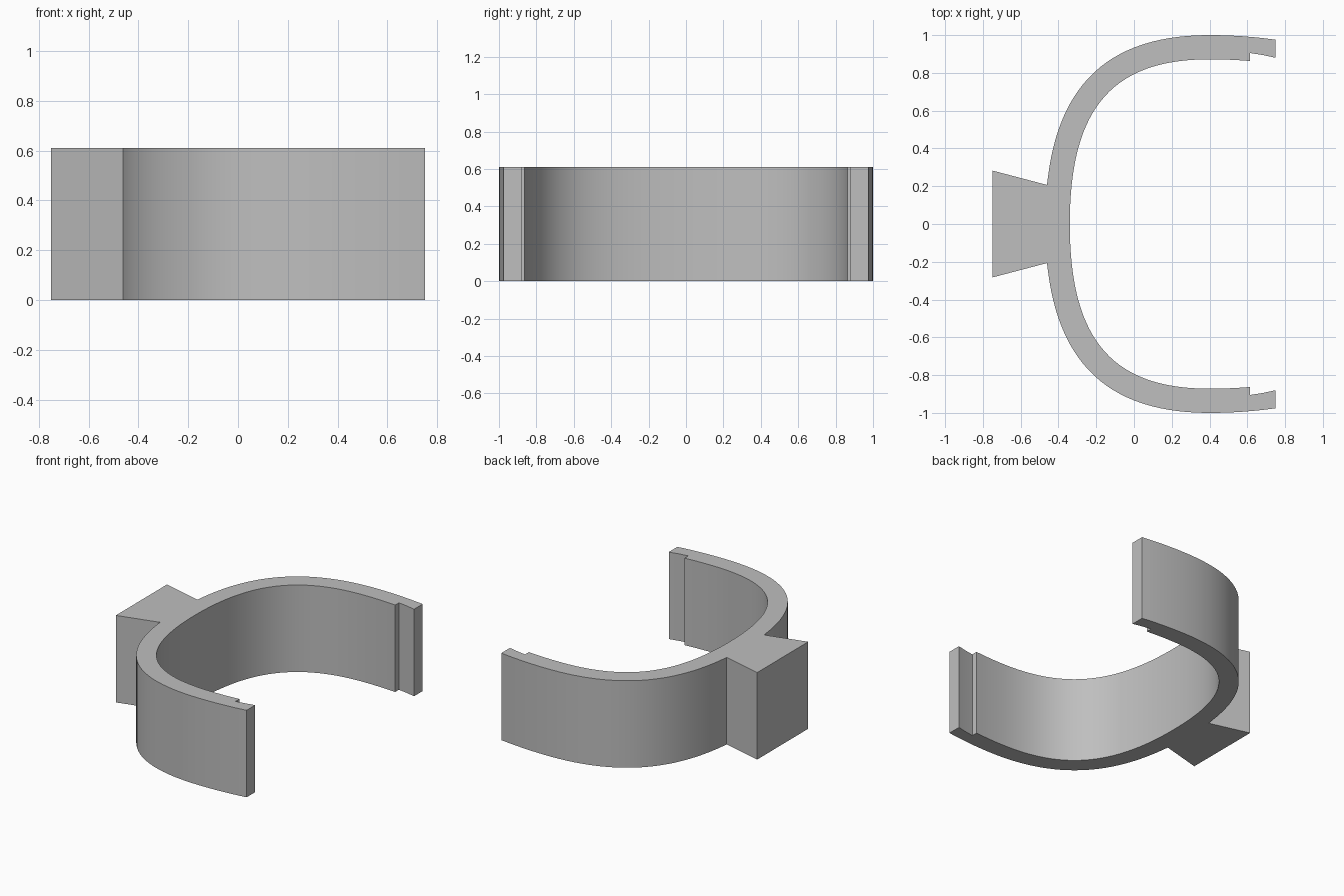
import bpy
import bmesh
import math
from mathutils import Vector
from mathutils.geometry import interpolate_bezier

HEIGHT = 0.61
STEPS = 32

cube = bpy.data.objects.get("Cube")
if cube:
    bpy.data.objects.remove(cube, do_unlink=True)

grey = bpy.data.materials.new("light_grey")
grey.use_nodes = True
colour = (0.52, 0.52, 0.52, 1)
grey.diffuse_color = colour
grey.node_tree.nodes["Principled BSDF"].inputs["Base Color"].default_value = colour


def quarter(left, crest_y, fullness):
    """Full rounded quarter from the back of the clip to the crest of an arm."""
    crest_x = 0.4
    return [p.to_2d() for p in interpolate_bezier(
        Vector((left, 0, 0)),
        Vector((left, crest_y * fullness, 0)),
        Vector((crest_x - (crest_x - left) * fullness, crest_y, 0)),
        Vector((crest_x, crest_y, 0)), STEPS)]


def arm_end(x_from, x_to, crest_y, count):
    """Gently drooping run from the crest towards the arm tip."""
    xs = [x_from + (x_to - x_from) * i / count for i in range(1, count + 1)]
    return [Vector((x, crest_y - 0.2 * (x - 0.4) ** 2)) for x in xs]


# Half outline: dovetail block, outer wall, tip, snap notch, inner wall
block = [Vector((-0.75, 0.283)), Vector((-0.461, 0.207))]
outer = [p for p in quarter(-0.47, 1.0, 0.68) if p.y > 0.23] + arm_end(0.4, 0.75, 1.0, 8)
notch = [Vector((0.75, 0.88)), Vector((0.68, 0.895)), Vector((0.615, 0.905))]
inner = quarter(-0.34, 0.872, 0.7) + arm_end(0.4, 0.615, 0.872, 5)
half = block + outer + notch + inner[::-1]

# Mirror the half across y = 0, sharing the inner point on the axis
outline = half + [Vector((p.x, -p.y)) for p in reversed(half[:-1])]

# Extrude the closed outline into the clip
bm = bmesh.new()
base = bm.faces.new([bm.verts.new((p.x, p.y, 0)) for p in outline])
top = bmesh.ops.extrude_face_region(bm, geom=[base], use_keep_orig=True)
bmesh.ops.translate(bm, vec=(0, 0, HEIGHT),
                    verts=[g for g in top["geom"] if isinstance(g, bmesh.types.BMVert)])
bmesh.ops.recalc_face_normals(bm, faces=bm.faces)
mesh = bpy.data.meshes.new("spring_clip")
bm.to_mesh(mesh)
bm.free()
mesh.materials.append(grey)

clip = bpy.data.objects.new("spring_clip", mesh)
bpy.context.collection.objects.link(clip)
bpy.ops.object.select_all(action="DESELECT")
clip.select_set(True)
bpy.context.view_layer.objects.active = clip
bpy.ops.object.shade_smooth_by_angle(angle=math.radians(25))
